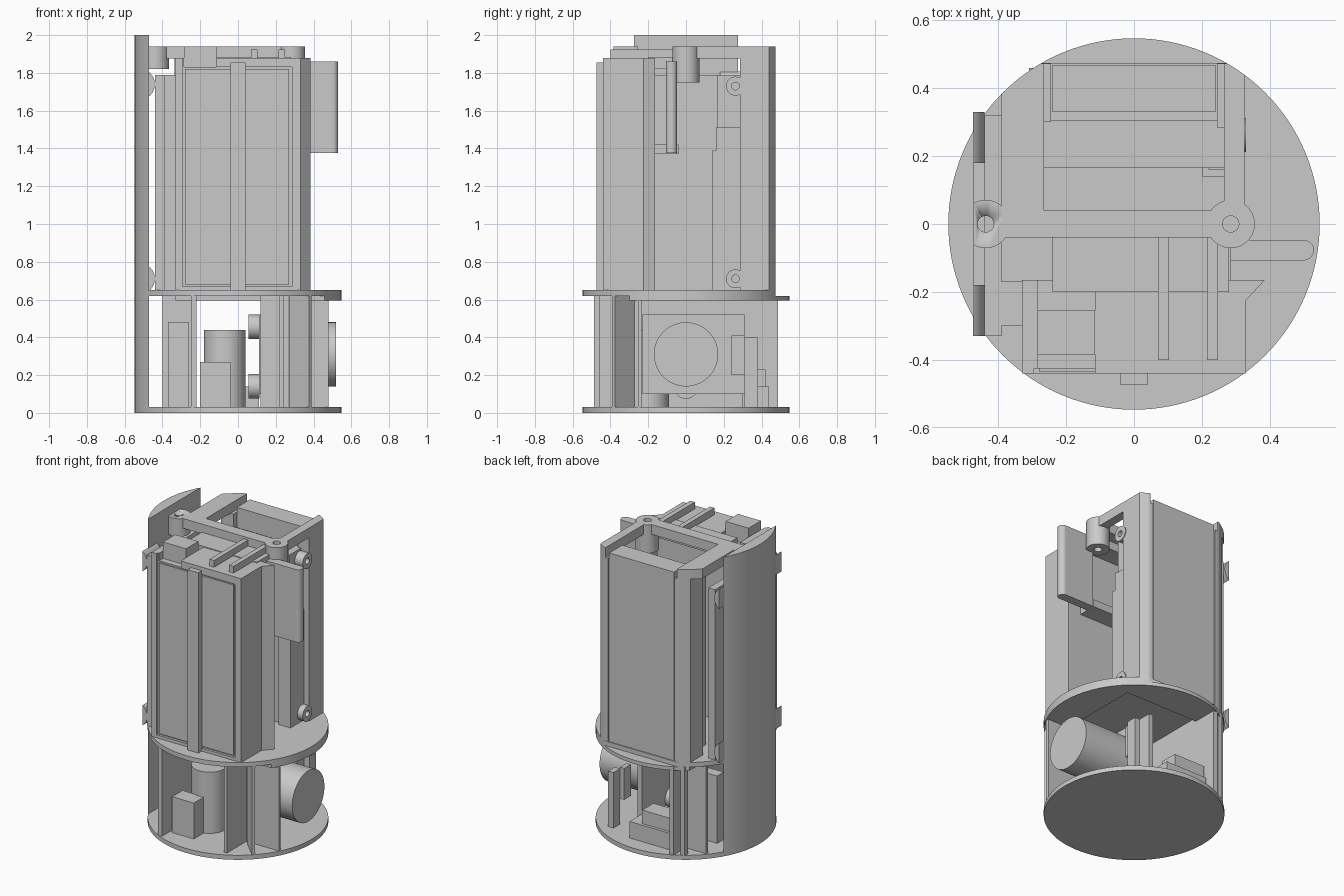
import bpy, bmesh, math
from mathutils import Matrix

old = bpy.data.objects.get("Cube")
if old:
    bpy.data.objects.remove(old)

R = 0.547
grey = bpy.data.materials.new("light_grey")
grey.use_nodes = True
tone = (0.59, 0.59, 0.59, 1)
grey.diffuse_color = tone
grey.node_tree.nodes["Principled BSDF"].inputs["Base Color"].default_value = tone


def finish(name, bm, smooth=False):
    bmesh.ops.recalc_face_normals(bm, faces=bm.faces)
    mesh = bpy.data.meshes.new(name)
    bm.to_mesh(mesh)
    bm.free()
    mesh.materials.append(grey)
    ob = bpy.data.objects.new(name, mesh)
    bpy.context.collection.objects.link(ob)
    if smooth:
        bpy.ops.object.select_all(action='DESELECT')
        ob.select_set(True)
        bpy.context.view_layer.objects.active = ob
        bpy.ops.object.shade_smooth_by_angle(angle=math.radians(30))
    return ob


def box(name, x0, x1, y0, y1, z0, z1):
    return prism(name, [(x0, y0), (x1, y0), (x1, y1), (x0, y1)], z0, z1)


def prism(name, pts, z0, z1):
    bm = bmesh.new()
    face = bm.faces.new([bm.verts.new((x, y, z0)) for x, y in pts])
    top = bmesh.ops.extrude_face_region(bm, geom=[face])["geom"]
    verts = [v for v in top if isinstance(v, bmesh.types.BMVert)]
    bmesh.ops.translate(bm, verts=verts, vec=(0, 0, z1 - z0))
    return finish(name, bm)


def cylinder(name, centre, radius, length, axis='Z', seg=48, x0=-1, x1=1, y0=-1, y1=1):
    # Cylinder along an axis, trimmed by straight planes
    bm = bmesh.new()
    bmesh.ops.create_cone(bm, cap_ends=True, segments=seg, radius1=radius,
                          radius2=radius, depth=length)
    turn = {'X': Matrix.Rotation(math.pi / 2, 4, 'Y'),
            'Y': Matrix.Rotation(math.pi / 2, 4, 'X'), 'Z': Matrix.Identity(4)}[axis]
    bmesh.ops.transform(bm, matrix=Matrix.Translation(centre) @ turn, verts=bm.verts)
    for co, no in (((x0, 0, 0), (-1, 0, 0)), ((x1, 0, 0), (1, 0, 0)),
                   ((0, y0, 0), (0, -1, 0)), ((0, y1, 0), (0, 1, 0))):
        geom = bm.verts[:] + bm.edges[:] + bm.faces[:]
        cut = bmesh.ops.bisect_plane(bm, geom=geom, plane_co=co, plane_no=no, clear_outer=True)
        edges = [e for e in cut["geom_cut"] if isinstance(e, bmesh.types.BMEdge)]
        if edges:
            bmesh.ops.contextual_create(bm, geom=edges)
    return finish(name, bm, True)


def round_part(name, z0, z1, **limits):
    return cylinder(name, (0, 0, (z0 + z1) / 2), R, z1 - z0, seg=128, **limits)


def drill(ob, centre, radius, length, axis='Z'):
    cutter = cylinder(ob.name + "_cutter", centre, radius, length, axis, 24)
    cutter.hide_render = True
    cutter.hide_set(True)
    mod = ob.modifiers.new("hole", 'BOOLEAN')
    mod.operation = 'DIFFERENCE'
    mod.solver = 'EXACT'
    mod.object = cutter


# Round decks and the tall outer shell segment
round_part("base_deck", 0, 0.03)
round_part("middle_deck", 0.62, 0.65, y1=0.475)
round_part("deck_lip_back", 0.595, 0.62, x0=-0.33, y0=0.32)
round_part("deck_lip_side", 0.595, 0.62, x0=0.32, y0=-0.3, y1=0.32)
round_part("outer_shell", 0, 2.0, x1=-0.472)

# Half-round hinges on the inside of the shell
for z in (0.71, 1.74):
    for y in (-0.255, 0.255):
        cylinder("shell_hinge", (-0.522, y, z), 0.082, 0.15, 'Y', x0=-0.475)

# Lower bay walls
box("bay_wall_left", -0.25, -0.22, -0.487, 0.487, 0.03, 0.62)
box("bay_wall_front", 0.22, 0.24, -0.46, -0.25, 0.03, 0.62)
box("bay_cross_wall", 0.12, 0.48, -0.255, -0.235, 0.03, 0.62)
box("back_post", -0.31, -0.28, 0.42, 0.46, 0.03, 0.62)
box("side_panel_low", -0.4, -0.25, 0.34, 0.36, 0.03, 0.62)
prism("diagonal_wall", [(0.27, -0.285), (0.376, -0.391), (0.39, -0.377), (0.284, -0.271)],
      0.03, 0.62)

# Lower bay equipment
cylinder("drive_motor", (0.32, 0, 0.31), 0.17, 0.4, 'X', 64)
box("motor_plate", 0.11, 0.14, -0.23, 0.31, 0.1, 0.52)
for z in (0.455, 0.14):
    cylinder("motor_stud", (0.085, 0, z), 0.065, 0.06, 'X')
cylinder("upright_canister", (-0.07, -0.2, 0.235), 0.11, 0.41)
box("front_module", -0.2, -0.04, -0.41, -0.3, 0.03, 0.27)
box("left_module", -0.37, -0.26, 0.13, 0.2, 0.03, 0.48)
box("back_module", -0.2, 0.11, 0.3, 0.44, 0.03, 0.14)
box("back_module_top", -0.2, 0.03, 0.3, 0.42, 0.14, 0.23)
box("back_bracket", 0.27, 0.31, 0.31, 0.38, 0.03, 0.4)
box("back_bracket_pad", 0.24, 0.27, 0.24, 0.31, 0.2, 0.41)

# Front pack with frame, recessed panel and centre rib
prism("front_pack", [(-0.33, -0.425), (0.33, -0.425), (0.33, -0.225), (0.385, -0.165),
                     (-0.33, -0.165)], 0.65, 1.83)
prism("pack_lid", [(-0.115, -0.425), (0.33, -0.425), (0.33, -0.225), (0.385, -0.165),
                   (-0.115, -0.165)], 1.83, 1.88)
box("pack_lid_strip", -0.33, -0.285, -0.425, -0.165, 1.83, 1.88)
for x0, x1 in ((-0.33, -0.295), (0.285, 0.33)):
    box("front_frame_side", x0, x1, -0.44, -0.425, 0.65, 1.88)
box("front_frame_top", -0.115, 0.285, -0.44, -0.425, 1.83, 1.88)
box("front_frame_bottom", -0.295, 0.285, -0.44, -0.425, 0.65, 0.67)
box("front_panel", -0.28, 0.27, -0.435, -0.425, 0.68, 1.82)
box("centre_rib", -0.04, 0.04, -0.475, -0.425, 0.65, 1.855)
box("top_block", -0.285, -0.115, -0.385, -0.255, 1.83, 1.94)
for x in (0.07, 0.215):
    box("top_rail", x, x + 0.033, -0.4, -0.04, 1.88, 1.925)
box("pack_shelf", -0.24, 0.28, -0.2, -0.04, 1.82, 1.885)
box("inner_ledge", 0.0, 0.285, -0.165, -0.04, 1.37, 1.42)

# Flat side board with a rounded outer edge
box("side_board", 0.285, 0.5, -0.107, -0.047, 1.375, 1.86)
cylinder("side_board_edge", (0.5, -0.077, 1.6175), 0.03, 0.485)

# Left side plates
box("left_plate", -0.44, -0.39, -0.33, 0.32, 0.65, 1.79)
box("left_filler", -0.39, -0.33, -0.3, -0.17, 0.65, 1.79)

# Rear pack, corner columns and hollow centre
box("rear_pack", -0.24, 0.24, 0.33, 0.468, 0.65, 1.91)
box("middle_pack", -0.265, 0.265, 0.165, 0.305, 0.65, 1.79)
box("inner_pack", 0.2, 0.29, 0.14, 0.29, 0.65, 1.39)
box("inner_pack_cap", 0.22, 0.285, 0.16, 0.29, 1.39, 1.51)
round_part("column_left", 0.65, 1.875, x0=-0.335, x1=-0.245, y0=0.3, y1=0.473)
round_part("column_right", 0.65, 1.875, x0=0.245, x1=0.325, y0=0.285, y1=0.473)
for z in (0.71, 1.73):
    lug = cylinder("column_lug", (0.3, 0.262, z), 0.05, 0.06, 'X')
    drill(lug, (0.3, 0.262, z), 0.02, 0.2, 'X')

# Top frame: crossbar, side arms and pivot bosses
box("crossbar", -0.39, 0.24, -0.04, 0.04, 1.875, 1.94)
round_part("arm_left", 1.875, 1.94, x0=-0.39, x1=-0.265, y0=0.04, y1=0.473)
round_part("arm_right", 1.875, 1.94, x0=0.265, x1=0.325, y0=0.05, y1=0.473)
for name, x, r, z0 in (("boss_left", -0.437, 0.071, 1.82), ("boss_right", 0.285, 0.071, 1.75)):
    boss = cylinder(name, (x, 0, (z0 + 1.94) / 2), r, 1.94 - z0, x0=-0.475)
    drill(boss, (x, 0, 1.85), 0.024, 0.4)
